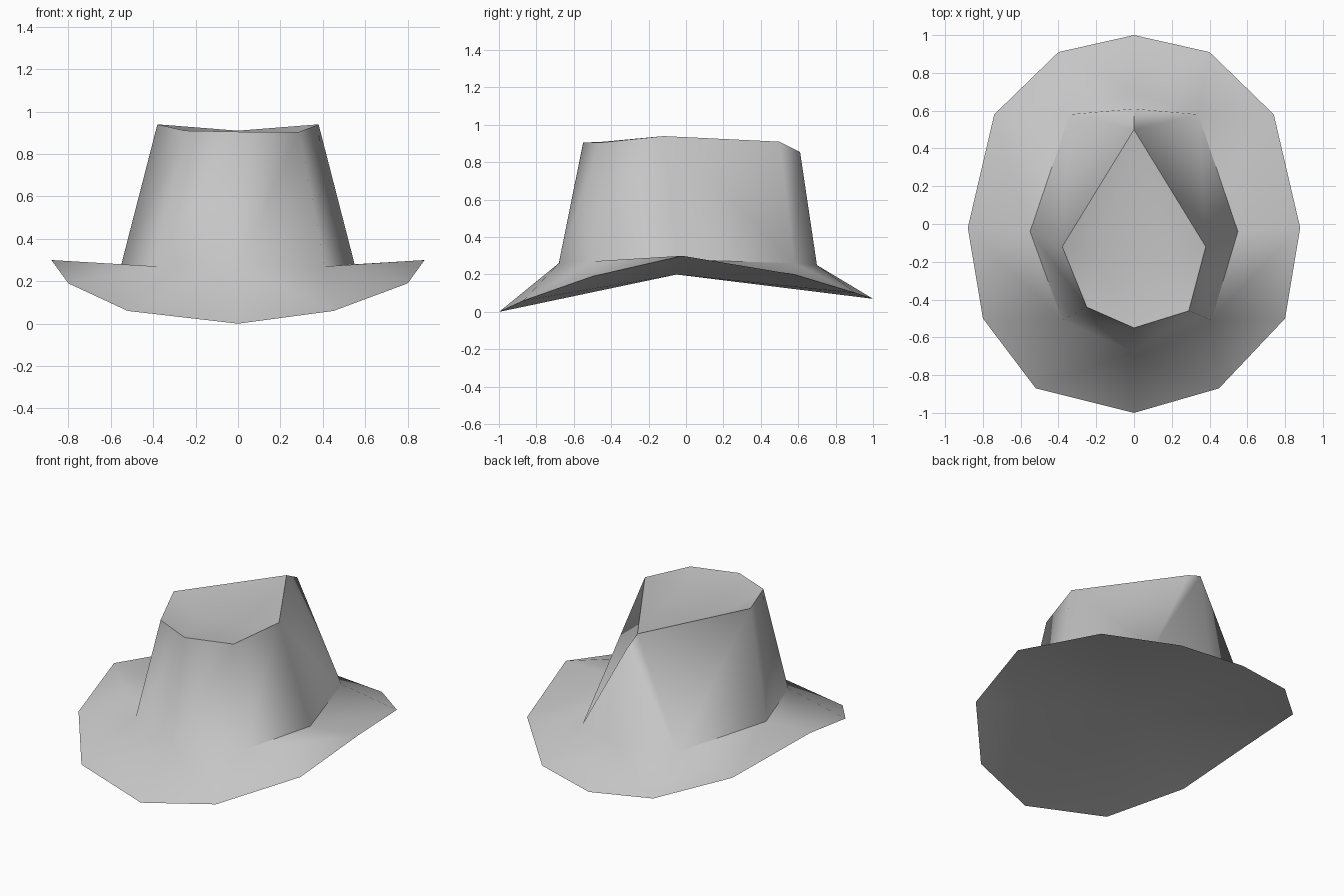
import bpy, bmesh, math
from mathutils import Vector

cube = bpy.data.objects.get("Cube")
if cube:
    bpy.data.objects.remove(cube)

felt = bpy.data.materials.new("grey_felt")
felt.use_nodes = True
GREY = (0.56, 0.56, 0.56, 1)
felt.diffuse_color = GREY
bsdf = next(n for n in felt.node_tree.nodes if n.type == 'BSDF_PRINCIPLED')
bsdf.inputs["Base Color"].default_value = GREY
bsdf.inputs["Roughness"].default_value = 0.9


def half_rings(side):
    """Points of one half, each ring running from front to back."""
    left = side > 0
    edge = [(0, -1, 0), (.45 if left else .52, -.87, .06), (.8, -.5, .19),
            (.88, -.02, .3), (.74, .58, .2), (.4, .91, .1), (0, 1, .07)]
    base = [(0, -.68, .26), (.41 if left else .38, -.51, .27),
            (.55, -.04, .28), (.34, .58, .26), (0, .7, .25)]
    rim = [(0, -.55, .905), (.29, -.46, .905) if left else (.25, -.44, .91),
           (.38, -.12, .94), (0, .5, .91), (0, .61, .855)]
    dent = (.2, -.2, .87)

    def flip(p):
        return Vector((p[0] * side, p[1], p[2]))
    return [flip(p) for p in edge], [flip(p) for p in base], [flip(p) for p in rim], flip(dent)


def make_object(name, faces_for_side, centre_faces=()):
    """Build both halves, weld them on the middle line and shade smoothly."""
    bm = bmesh.new()

    def add(points):
        bm.faces.new([bm.verts.new(p) for p in points])
    for side in (1, -1):
        for points in faces_for_side(side):
            add(points if side > 0 else points[::-1])
    for points in centre_faces:
        add(points)
    bmesh.ops.remove_doubles(bm, verts=bm.verts[:], dist=0.0005)
    mesh = bpy.data.meshes.new(name)
    bm.to_mesh(mesh)
    bm.free()
    mesh.materials.append(felt)
    obj = bpy.data.objects.new(name, mesh)
    bpy.context.collection.objects.link(obj)
    bpy.ops.object.select_all(action='DESELECT')
    obj.select_set(True)
    bpy.context.view_layer.objects.active = obj
    bpy.ops.object.shade_smooth_by_angle(angle=math.radians(62))
    return obj


def shell_faces(side):
    e, b, r, d = half_rings(side)
    # Brim top
    faces = [(e[0], e[1], b[0]), (e[1], b[1], b[0]), (e[1], e[2], b[1]),
             (e[2], e[3], b[1]), (e[3], b[2], b[1]), (e[3], e[4], b[2]),
             (e[4], b[3], b[2]), (e[4], e[5], b[3]), (e[5], b[4], b[3]),
             (e[5], e[6], b[4])]
    # Crown wall, pinched at the back
    faces += [(b[0], b[1], r[1], r[0]), (b[1], b[2], r[2], r[1]),
              (b[2], b[3], r[2]), (b[3], r[3], r[2]),
              (b[3], r[4], r[3]), (b[3], b[4], r[4])]
    # Sides of the teardrop dent
    faces += [(r[i], r[i + 1], d) for i in range(3)]
    return faces


def underside_faces(side):
    edge = half_rings(side)[0]
    middle = Vector((0, -.05, .2))
    return [(edge[i + 1], edge[i], middle) for i in range(len(edge) - 1)]


# Floor of the dent joins the two halves
_, _, rim, dent_left = half_rings(1)
dent_right = half_rings(-1)[3]
floor = [(rim[0], dent_left, dent_right), (dent_left, rim[3], dent_right)]

make_object("hat_crown_and_brim", shell_faces, floor)
make_object("brim_underside", underside_faces)
